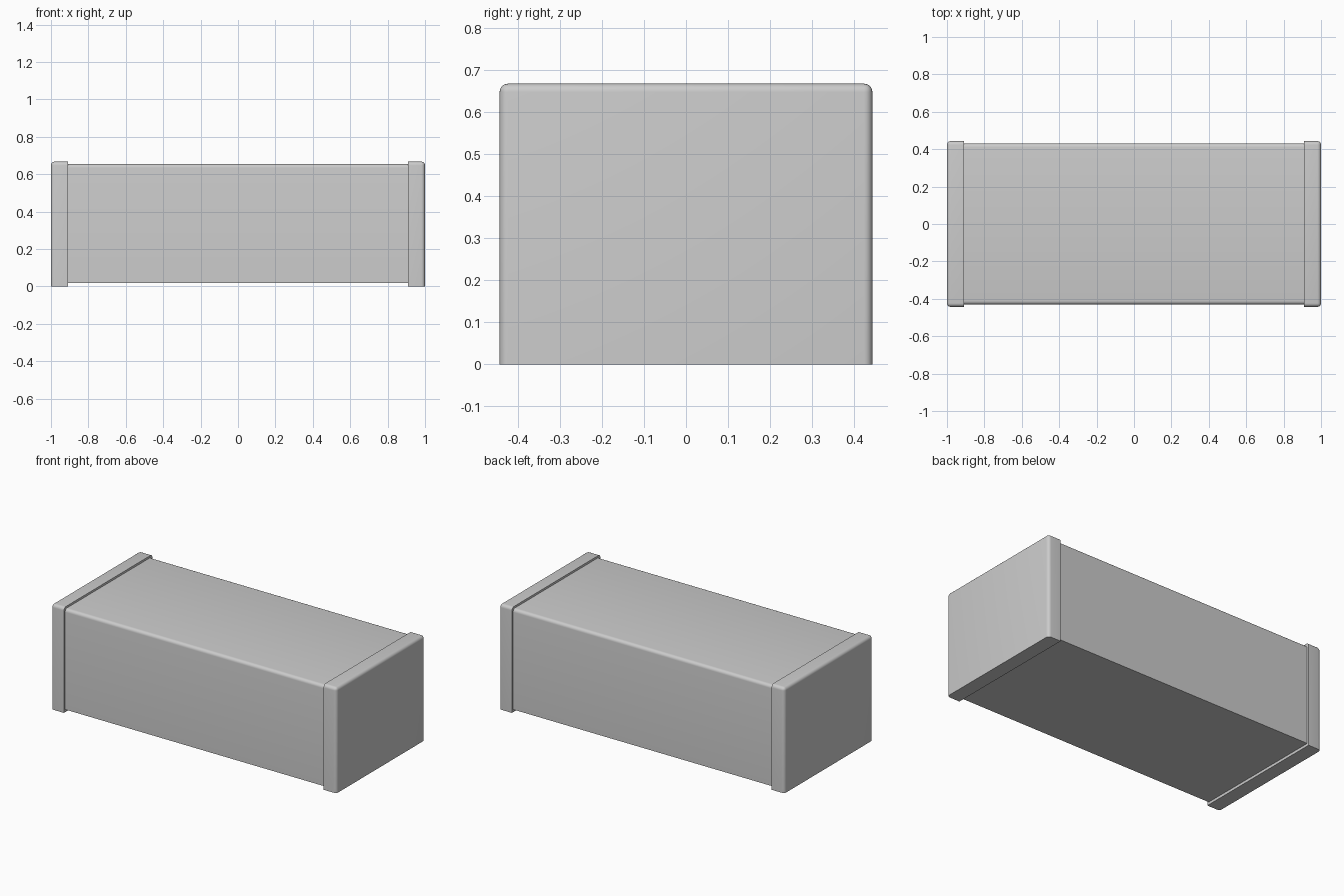
import bpy
import bmesh
from mathutils import Matrix, Vector

cube = bpy.data.objects.get("Cube")
if cube:
    bpy.data.objects.remove(cube, do_unlink=True)

grey = bpy.data.materials.new("light grey")
colour = (0.6, 0.6, 0.6, 1.0)
grey.diffuse_color = colour
grey.use_nodes = True
grey.node_tree.nodes["Principled BSDF"].inputs["Base Color"].default_value = colour


def rounded_box(name, low, high, rounded, radius=0.02):
    """Box whose edges chosen by rounded(midpoint offset) get a round bevel."""
    low, high = Vector(low), Vector(high)
    centre, size = (low + high) / 2, high - low
    bm = bmesh.new()
    bmesh.ops.create_cube(bm, size=2)
    edges = [e for e in bm.edges
             if rounded((e.verts[0].co + e.verts[1].co) / 2)]
    bm.transform(Matrix.Translation(centre) @ Matrix.Diagonal((*(size / 2), 1)))
    bmesh.ops.bevel(bm, geom=edges, offset=radius, segments=5, profile=0.5,
                    affect='EDGES', clamp_overlap=True)
    mesh = bpy.data.meshes.new(name)
    bm.to_mesh(mesh)
    bm.free()
    mesh.materials.append(grey)
    obj = bpy.data.objects.new(name, mesh)
    bpy.context.collection.objects.link(obj)
    bpy.ops.object.select_all(action='DESELECT')
    obj.select_set(True)
    bpy.context.view_layer.objects.active = obj
    bpy.ops.object.shade_smooth_by_angle(angle=0.6)
    return obj


# Main body, rounded along its two long top edges
rounded_box("body", (-0.92, -0.431, 0.017), (0.92, 0.431, 0.654),
            lambda m: m.z > 0.5 and abs(m.y) > 0.5)

# End caps, rounded on the top and outer edges but square below and inside
for name, side in (("left_end_cap", 1), ("right_end_cap", -1)):
    x0, x1 = sorted((0.91 * side, 1.0 * side))
    rounded_box(name, (x0, -0.443, 0), (x1, 0.443, 0.667),
                lambda m: m.z > -0.5 and
                (m.x * side > 0.5 or (m.z > 0.5 and abs(m.y) > 0.5)))
